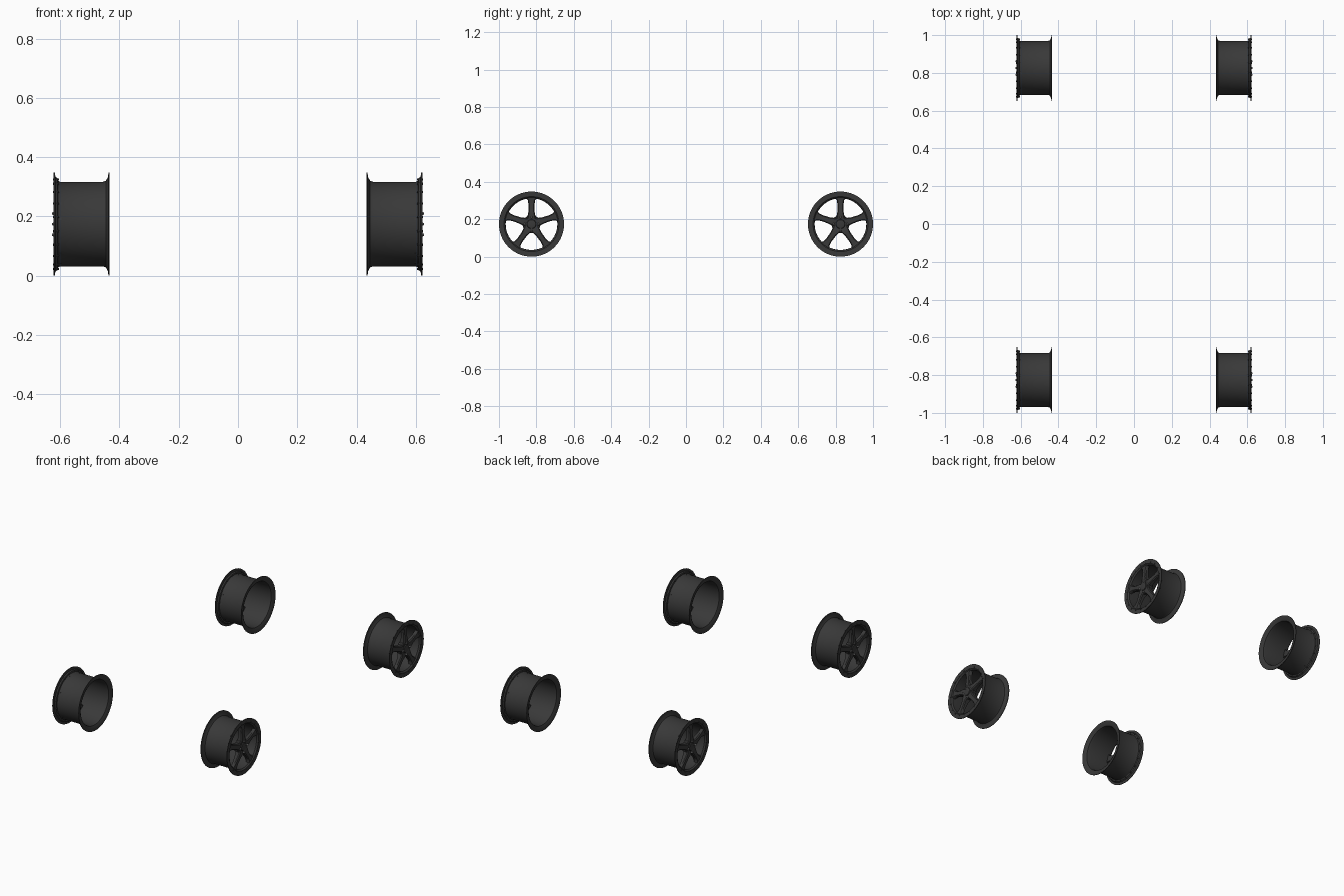
import bpy, bmesh
from math import sin, cos, pi, radians

cube = bpy.data.objects.get("Cube")
if cube:
    bpy.data.objects.remove(cube)

RADIUS = 0.174


def material(name, value):
    m = bpy.data.materials.new(name)
    m.use_nodes = True
    m.diffuse_color = (value, value, value, 1)
    m.node_tree.nodes["Principled BSDF"].inputs["Base Color"].default_value = m.diffuse_color
    return m


DARK = material("dark_grey_paint", 0.04)
STEEL = material("steel_grey", 0.2)


def lathe(bm, profile, steps, closed=False, y=0, z=0):
    """Revolve (x, radius) points about an axis along x."""
    rings = [[bm.verts.new((x, y + r * cos(2 * pi * i / steps), z + r * sin(2 * pi * i / steps)))
              for i in range(steps)] for x, r in profile]
    pairs = list(zip(rings, rings[1:]))
    if closed:
        pairs.append((rings[-1], rings[0]))
    else:
        bm.faces.new(rings[0])
        bm.faces.new(rings[-1])
    for a, b in pairs:
        for i in range(steps):
            j = (i + 1) % steps
            bm.faces.new((a[i], a[j], b[j], b[i]))


def spoke(bm, angle):
    """Loft chamfered sections from the hub out to the rim."""
    sections = [(0.025, 0.024, 0.616, 0.585), (0.045, 0.021, 0.621, 0.588),
                (0.065, 0.017, 0.619, 0.592), (0.105, 0.016, 0.615, 0.594),
                (0.128, 0.020, 0.615, 0.594), (0.141, 0.031, 0.616, 0.596)]
    rings = []
    for r, w, front, back in sections:
        outline = [(back, -w), (front - 0.006, -w), (front, -w + 0.005),
                   (front, w - 0.005), (front - 0.006, w), (back, w)]
        rings.append([bm.verts.new((x, r * cos(angle) - t * sin(angle),
                                    r * sin(angle) + t * cos(angle))) for x, t in outline])
    for a, b in zip(rings, rings[1:]):
        for i in range(len(a)):
            j = (i + 1) % len(a)
            bm.faces.new((a[i], a[j], b[j], b[i]))
    bm.faces.new(rings[0])
    bm.faces.new(rings[-1])


def make_mesh(name, mat, bm):
    bmesh.ops.recalc_face_normals(bm, faces=bm.faces[:])
    mesh = bpy.data.meshes.new(name)
    bm.to_mesh(mesh)
    bm.free()
    mesh.materials.append(mat)
    mesh.shade_smooth()
    mesh.set_sharp_from_angle(angle=radians(35))
    return mesh


def around(count, radius, start=0.0):
    for i in range(count):
        a = start + 2 * pi * i / count
        yield radius * cos(a), radius * sin(a)


parts = {}

# Barrel with thin flanges on both ends
bm = bmesh.new()
lathe(bm, [(0.433, RADIUS), (0.437, RADIUS), (0.439, 0.158), (0.446, 0.146), (0.455, 0.143),
           (0.600, 0.143), (0.607, 0.146), (0.609, 0.155), (0.616, 0.160), (0.618, RADIUS),
           (0.622, RADIUS), (0.621, 0.147), (0.613, 0.139), (0.455, 0.138), (0.442, 0.142),
           (0.435, 0.156)], 64, closed=True)
parts["rim"] = make_mesh("rim", DARK, bm)

# Five spokes, one pointing straight up
bm = bmesh.new()
for k in range(5):
    spoke(bm, pi / 2 + 2 * pi * k / 5)
parts["spokes"] = make_mesh("spokes", DARK, bm)

# Hub with raised centre cap
bm = bmesh.new()
lathe(bm, [(0.582, 0.044), (0.610, 0.048), (0.615, 0.044), (0.615, 0.025),
           (0.620, 0.023), (0.621, 0.018)], 32)
parts["hub"] = make_mesh("hub", DARK, bm)

# Four wheel nuts
bm = bmesh.new()
for y, z in around(4, 0.036):
    lathe(bm, [(0.610, 0.006), (0.624, 0.006), (0.627, 0.004)], 6, y=y, z=z)
parts["wheel_nuts"] = make_mesh("wheel_nuts", STEEL, bm)

# Small bolts through the outer flange
bm = bmesh.new()
for y, z in around(20, 0.153, pi / 20):
    lathe(bm, [(0.604, 0.004), (0.624, 0.004)], 6, y=y, z=z)
parts["flange_bolts"] = make_mesh("flange_bolts", DARK, bm)

# Place the wheels, mirrored to each side
for end, y in (("front", -1 + RADIUS), ("rear", 1 - RADIUS)):
    for side, sx in (("left", 1), ("right", -1)):
        for name, mesh in parts.items():
            data = mesh.copy()
            for v in data.vertices:
                v.co.x *= sx
            if sx < 0:
                data.flip_normals()
            obj = bpy.data.objects.new(f"{end}_{side}_{name}", data)
            obj.location = (0, y, RADIUS)
            bpy.context.collection.objects.link(obj)
for mesh in parts.values():
    bpy.data.meshes.remove(mesh)
